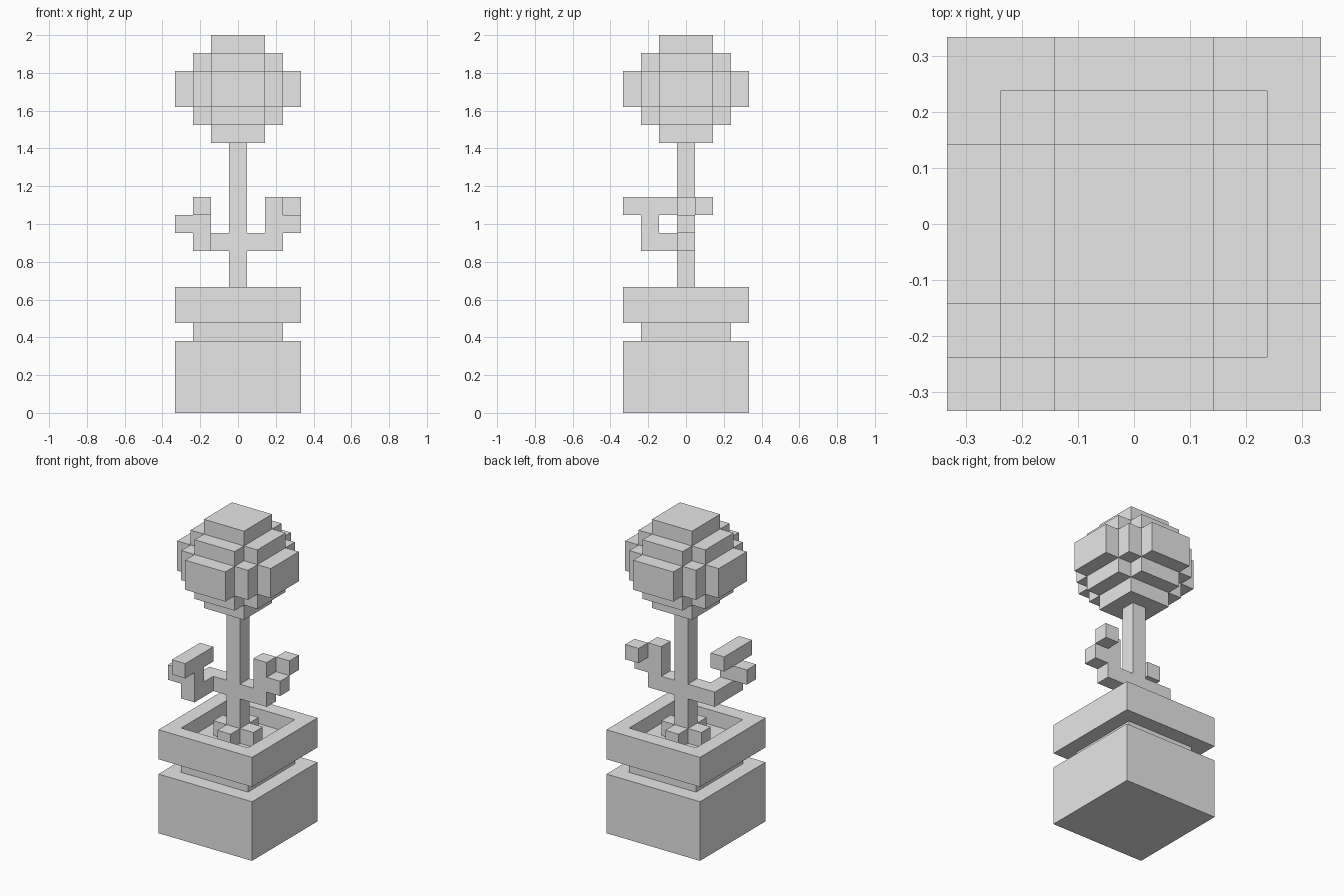
import bpy, bmesh
from itertools import product
from mathutils import Vector

if "Cube" in bpy.data.objects:
    bpy.data.objects.remove(bpy.data.objects["Cube"])

UNIT = 2 / 21  # edge of one block

grey = bpy.data.materials.new("plain_grey")
grey.use_nodes = True
grey.diffuse_color = (0.8, 0.8, 0.8, 1)
grey.node_tree.nodes["Principled BSDF"].inputs["Base Color"].default_value = grey.diffuse_color


def box(x, y, z):
    """Cells of a box; each argument is an inclusive (low, high) pair."""
    return set(product(*(range(a, b + 1) for a, b in (x, y, z))))


def slab(rx, ry, low, high):
    """Centred box with the given half widths."""
    return box((-rx, rx), (-ry, ry), (low, high))


def build(name, cells):
    """Outer skin of a group of block cells, merged into flat faces."""
    bm = bmesh.new()
    for cell in cells:
        centre = Vector(cell) + Vector((0, 0, 0.5))
        for axis, sign in product(range(3), (-1, 1)):
            step = [0, 0, 0]
            step[axis] = sign
            if tuple(c + s for c, s in zip(cell, step)) in cells:
                continue
            u, v = Vector(), Vector()
            u[(axis + 1) % 3] = v[(axis + 2) % 3] = 0.5
            mid = centre + Vector(step) / 2
            corners = [mid - u - v, mid + u - v, mid + u + v, mid - u + v]
            bm.faces.new([bm.verts.new(c * UNIT) for c in corners[::sign]])
    bmesh.ops.remove_doubles(bm, verts=bm.verts, dist=UNIT / 100)
    bmesh.ops.dissolve_limit(bm, angle_limit=0.01, verts=bm.verts, edges=bm.edges)
    mesh = bpy.data.meshes.new(name)
    bm.to_mesh(mesh)
    bm.free()
    mesh.materials.append(grey)
    bpy.context.collection.objects.link(bpy.data.objects.new(name, mesh))


# Pot: base, narrow neck and hollowed rim
build("pot", slab(3, 3, 0, 3) | slab(2, 2, 4, 4)
      | (slab(3, 3, 5, 6) - slab(2, 2, 6, 6)))

# Blocks around the foot of the stem
build("roots", (slab(1, 0, 6, 6) | slab(0, 1, 6, 6)) - slab(0, 0, 6, 6))

# Stem with both branches
stem = slab(0, 0, 6, 14)
left_branch = box((1, 2), (0, 0), (9, 9)) | box((2, 2), (0, 0), (10, 11)) | {(3, 0, 10)}
right_branch = (box((-2, -1), (0, 0), (9, 9)) | box((-2, -2), (-2, -1), (9, 9))
                | {(-2, -2, 10), (-3, -2, 10)} | box((-2, -2), (-3, -1), (11, 11)))
build("stem_and_branches", stem | left_branch | right_branch)
build("left_leaf_tip", {(3, 1, 11)})

# Stepped round crown
build("crown", slab(1, 1, 15, 20)
      | slab(2, 1, 16, 19) | slab(1, 2, 16, 19)
      | slab(3, 1, 17, 18) | slab(1, 3, 17, 18) | slab(2, 2, 17, 18))
